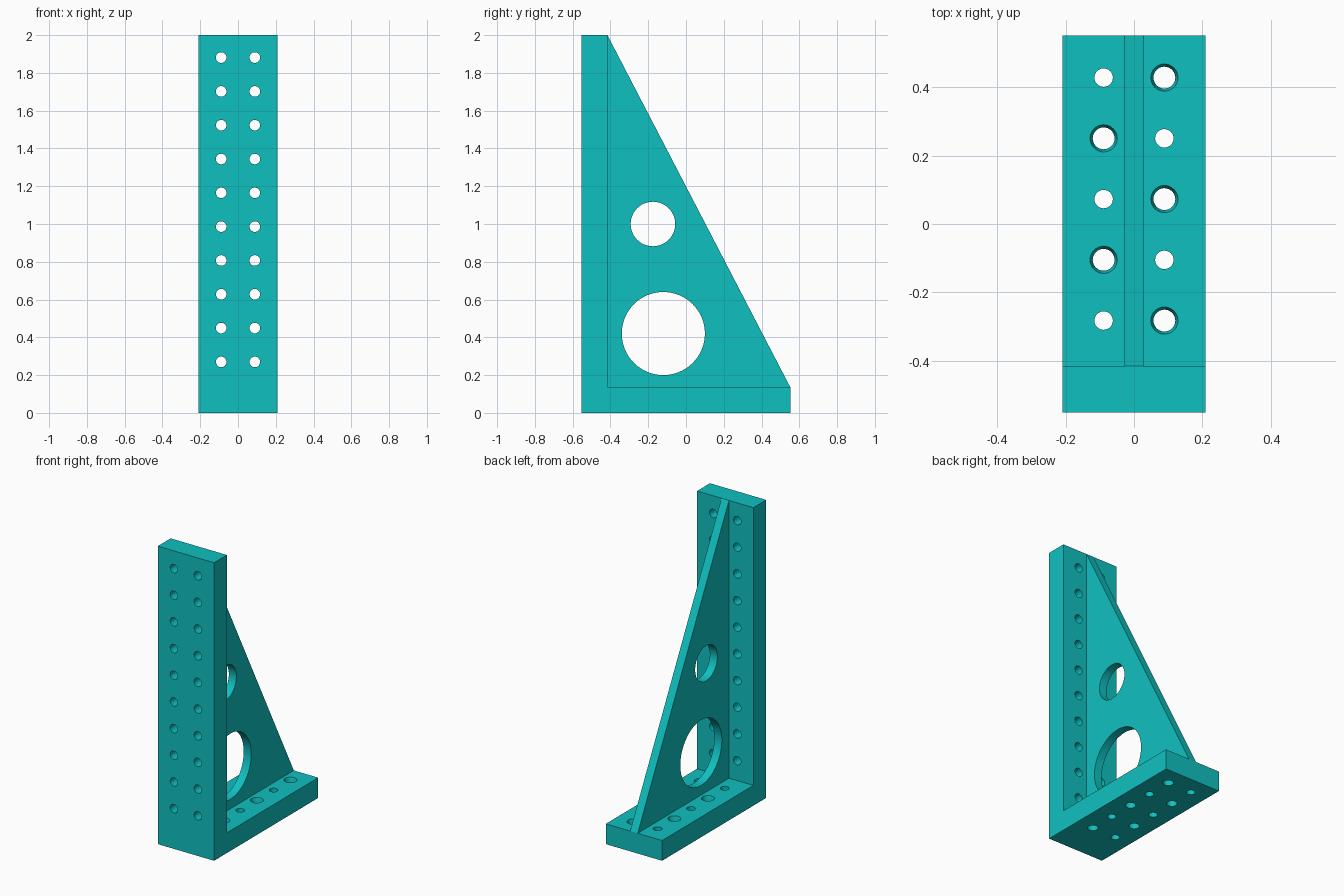
import bpy, bmesh, math
from mathutils import Matrix, Vector

if "Cube" in bpy.data.objects:
    bpy.data.objects.remove(bpy.data.objects["Cube"])

W, D, T = 0.209, 0.552, 0.136      # half width, half depth, plate thickness

teal = bpy.data.materials.new("teal")
teal.diffuse_color = (0.005, 0.53, 0.53, 1)
teal.use_nodes = True
teal.node_tree.nodes["Principled BSDF"].inputs["Base Color"].default_value = teal.diffuse_color


def make_object(name, bm):
    bmesh.ops.recalc_face_normals(bm, faces=bm.faces)
    mesh = bpy.data.meshes.new(name)
    bm.to_mesh(mesh)
    bm.free()
    mesh.materials.append(teal)
    obj = bpy.data.objects.new(name, mesh)
    bpy.context.collection.objects.link(obj)
    return obj


def side_profile(name, points, half_width):
    """Extrude a (y, z) outline along x."""
    bm = bmesh.new()
    face = bm.faces.new([bm.verts.new((-half_width, y, z)) for y, z in points])
    ext = bmesh.ops.extrude_face_region(bm, geom=[face])
    moved = [v for v in ext["geom"] if isinstance(v, bmesh.types.BMVert)]
    bmesh.ops.translate(bm, verts=moved, vec=(2 * half_width, 0, 0))
    return make_object(name, bm)


def add_hole(bm, centre, axis, length, r, segments=32):
    turn = Vector((0, 0, 1)).rotation_difference(Vector(axis)).to_matrix().to_4x4()
    bmesh.ops.create_cone(bm, cap_ends=True, segments=segments, radius1=r,
                          radius2=r, depth=length,
                          matrix=Matrix.Translation(centre) @ turn)


def add_countersunk(bm, x, y, r, rim, sink, segments=32):
    """Vertical hole that widens to rim at the top of the foot."""
    slope = (rim - r) / sink
    rings = []
    for radius, z in ((r, -0.05), (r, T - sink), (rim + slope * 0.02, T + 0.02)):
        rings.append([bm.verts.new((x + radius * math.cos(a), y + radius * math.sin(a), z))
                      for a in (2 * math.pi * i / segments for i in range(segments))])
    for low, high in zip(rings, rings[1:]):
        for i in range(segments):
            j = (i + 1) % segments
            bm.faces.new((low[i], low[j], high[j], high[i]))
    bm.faces.new(rings[0][::-1])
    bm.faces.new(rings[-1])


def cut(obj, bm):
    cutter = make_object(obj.name + "_cutter", bm)
    cutter.hide_render = True
    mod = obj.modifiers.new("holes", 'BOOLEAN')
    mod.operation, mod.solver, mod.object = 'DIFFERENCE', 'EXACT', cutter
    bpy.ops.object.select_all(action='DESELECT')
    bpy.context.view_layer.objects.active = obj
    obj.select_set(True)
    bpy.ops.object.modifier_apply(modifier=mod.name)
    bpy.data.objects.remove(cutter)
    bpy.ops.object.shade_smooth_by_angle(angle=math.radians(20))


# L-shaped plate: upright and foot in one piece
plate = side_profile("angle_plate", [(-D, 0), (D, 0), (D, T), (-D + T, T),
                                     (-D + T, 2), (-D, 2)], W)
holes = bmesh.new()
for side in (-1, 1):
    # bolt holes up the upright
    for i in range(10):
        add_hole(holes, (side * 0.089, -D + T / 2, 0.27 + i * 0.179), (0, 1, 0),
                 T + 0.1, 0.028)
    # foot holes, alternating plain and countersunk
    for i in range(5):
        x, y = side * 0.089, -0.283 + i * 0.178
        if (i % 2 == 0) == (side > 0):
            add_countersunk(holes, x, y, 0.032, 0.04, 0.03)
        else:
            add_hole(holes, (x, y, T / 2), (0, 0, 1), T + 0.1, 0.027)
cut(plate, holes)

# Triangular gusset with two lightening holes
gusset = side_profile("gusset", [(-D + T, T), (D, T), (-D + T, 2)], 0.028)
holes = bmesh.new()
add_hole(holes, (0, -0.12, 0.42), (1, 0, 0), 0.3, 0.22, 64)
add_hole(holes, (0, -0.175, 1.0), (1, 0, 0), 0.3, 0.118, 48)
cut(gusset, holes)
